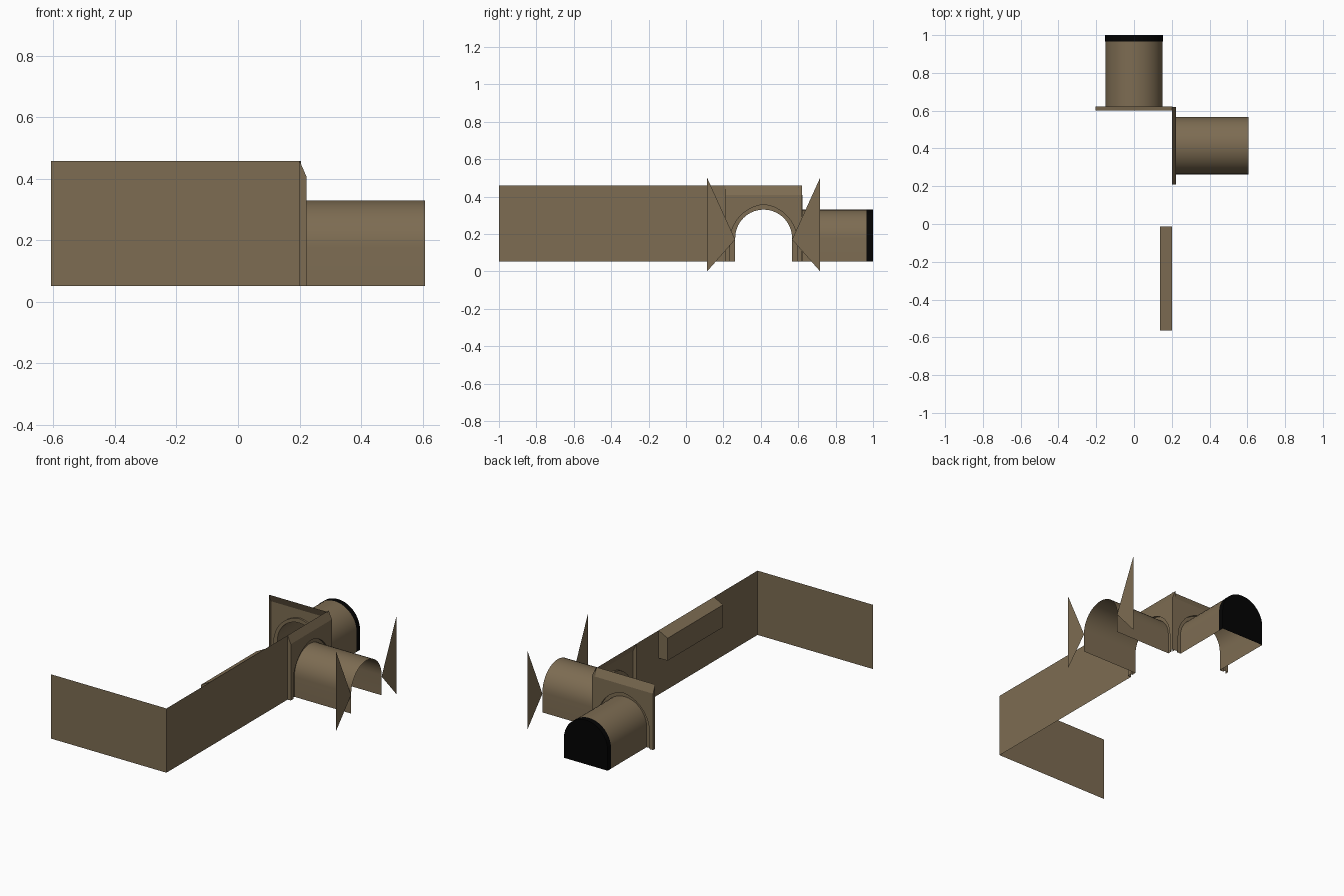
import bpy, bmesh, math

if "Cube" in bpy.data.objects:
    bpy.data.objects.remove(bpy.data.objects["Cube"])

def material(name, color):
    m = bpy.data.materials.new(name)
    m.diffuse_color = (*color, 1)
    m.use_nodes = True
    m.node_tree.nodes["Principled BSDF"].inputs["Base Color"].default_value = m.diffuse_color
    return m

STONE = material("brown_stone", (0.205, 0.150, 0.085))
BLACK = material("black_void", (0.001, 0.001, 0.001))
Z0, Z1, ZC = 0.052, 0.458, 0.408   # wall foot, wall top, bottom of sloped cap

def build(name, faces, mat=STONE, smooth=False):
    """One object from a list of polygons given as point lists."""
    bm = bmesh.new()
    for f in faces:
        bm.faces.new([bm.verts.new(p) for p in f])
    bmesh.ops.remove_doubles(bm, verts=bm.verts, dist=1e-5)
    bmesh.ops.recalc_face_normals(bm, faces=bm.faces)
    me = bpy.data.meshes.new(name)
    bm.to_mesh(me)
    bm.free()
    me.materials.append(mat)
    ob = bpy.data.objects.new(name, me)
    bpy.context.collection.objects.link(ob)
    if smooth:
        bpy.context.view_layer.objects.active = ob
        ob.select_set(True)
        bpy.ops.object.shade_smooth_by_angle(angle=math.radians(35))
        ob.select_set(False)
    return ob

def arch(r, zc, e=0.0, n=10):
    """Arch outline (u, z) from right foot to left foot; e makes it pointed."""
    R, top = r + e, math.acos(e / (r + e))
    half = [(r, Z0)] + [(R * math.cos(top * i / n) - e, zc + R * math.sin(top * i / n))
                        for i in range(n + 1)]
    half[-1] = (0.0, half[-1][1])
    return half + [(-u, z) for u, z in reversed(half[:-1])]

def loft(rings):
    """Quads between successive (outline, depth) rings, as (u, w, z)."""
    out = []
    for (a, wa), (b, wb) in zip(rings, rings[1:]):
        for i in range(len(a) - 1):
            out.append([(a[i][0], wa, a[i][1]), (a[i + 1][0], wa, a[i + 1][1]),
                        (b[i + 1][0], wb, b[i + 1][1]), (b[i][0], wb, b[i][1])])
    return out

def doorway(prefix, place, length):
    """Recessed panel, pointed arch surround and vaulted tunnel."""
    D, H = 0.022, 0.205
    outer, inner = arch(0.18, 0.158, 0.02), arch(0.152, 0.178)
    put = lambda faces: [[place(*p) for p in f] for f in faces]
    panel = [[(u, D, z) for u, z in [(-H, Z0), (-H, ZC), (H, ZC), (H, Z0)] + outer],
             [(-H, D, ZC), (H, D, ZC), (H, 0, Z1), (-H, 0, Z1)]]
    for s in (-H, H):
        panel.append([(s, 0, Z0), (s, D, Z0), (s, D, ZC), (s, 0, Z1)])
    build(prefix + "_panel", put(panel))
    build(prefix + "_arch_surround", put(loft([(outer, D), (outer, 0.01), (inner, 0.01)])))
    build(prefix + "_tunnel", put(loft([(inner, 0.01), (inner, length)])), smooth=True)

back = lambda u, w, z: (u, 0.6 + w, z)
right = lambda u, w, z: (0.2 + w, 0.415 + u, z)
doorway("back", back, 0.398)
doorway("right", right, 0.407)

# black end of the back tunnel
end = arch(0.1528, 0.1788)
cap = loft([(end, 0.366), (end, 0.4)]) + [[(u, 0.4, z) for u, z in end]]
build("tunnel_end", [[back(*p) for p in f] for f in cap], BLACK)

# long side wall and front wall
build("side_wall", [[(0.2, -1, Z0), (0.2, 0.21, Z0), (0.2, 0.21, Z1), (0.2, -1, Z1)]])
build("front_wall", [[(-0.607, -1, Z0), (0.2, -1, Z0), (0.2, -1, Z1), (-0.607, -1, Z1)]])

# sloped ledge on the inside of the side wall
prof = [(0.2, Z1), (0.137, 0.425), (0.137, 0.283), (0.2, 0.283)]
ya, yb = -0.565, -0.012
ledge = [[(x, y, z) for x, z in prof] for y in (ya, yb)]
for (xa, za), (xb, zb) in zip(prof, prof[1:]):
    ledge.append([(xa, ya, za), (xb, ya, zb), (xb, yb, zb), (xa, yb, za)])
build("wall_ledge", ledge)

# triangular fins flanking the right tunnel mouth
for s, side in ((-1, "front"), (1, "back")):
    build(side + "_fin", [[(0.607, 0.415 + s * u, z)
                           for u, z in ((0.302, 0.0), (0.302, 0.5), (0.152, 0.17))]])
